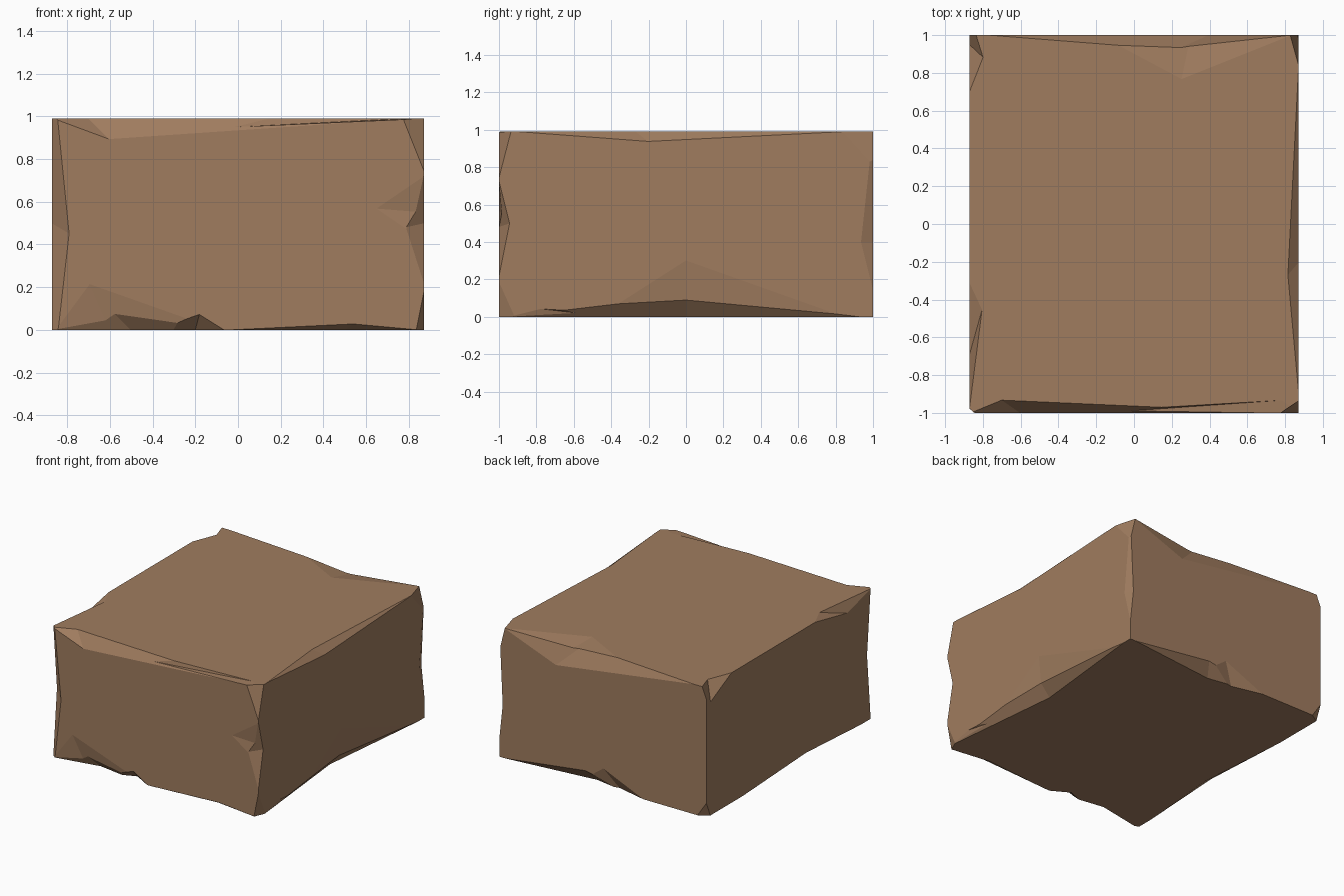
import bpy, bmesh
from mathutils import Vector

if "Cube" in bpy.data.objects:
    bpy.data.objects.remove(bpy.data.objects["Cube"])

HALF = Vector((0.872, 1.0, 0.495))
MID = Vector((0, 0, 0.495))

stone = bpy.data.materials.new("brown_stone")
stone.diffuse_color = (0.35, 0.202, 0.114, 1)
stone.use_nodes = True
stone.node_tree.nodes["Principled BSDF"].inputs["Base Color"].default_value = stone.diffuse_color


def add_object(name, bm):
    bmesh.ops.recalc_face_normals(bm, faces=bm.faces)
    me = bpy.data.meshes.new(name)
    bm.to_mesh(me)
    bm.free()
    me.materials.append(stone)
    ob = bpy.data.objects.new(name, me)
    bpy.context.collection.objects.link(ob)
    return ob


# Plain block
bm = bmesh.new()
bmesh.ops.create_cube(bm, size=2)
for v in bm.verts:
    v.co = Vector([v.co[i] * HALF[i] for i in range(3)]) + MID
block = add_object("stone_block", bm)


def chip(axis, sa, sb, t0, t1, p, q):
    """Knock a wedge off the edge along axis, from t0 to t1.
    p, q = (position, inset) of the deepest point on each adjoining face."""
    a, b = [i for i in range(3) if i != axis]

    def point(t, inset_a, inset_b):
        c = Vector((0, 0, 0))
        c[axis] = t - MID[axis]
        c[a] = sa * (HALF[a] - inset_a)
        c[b] = sb * (HALF[b] - inset_b)
        return c * 1.002 + MID

    pts = [point(t0, 0, 0), point(t1, 0, 0), point(p[0], 0, p[1]),
           point(q[0], q[1], 0), point((t0 + t1) / 2, -0.15, -0.15)]
    bm = bmesh.new()
    for c in pts:
        bm.verts.new(c)
    bmesh.ops.convex_hull(bm, input=bm.verts)
    cutter = add_object("chip_cutter", bm)
    cutter.hide_render = True
    mod = block.modifiers.new("chip", 'BOOLEAN')
    mod.operation = 'DIFFERENCE'
    mod.solver = 'EXACT'
    mod.object = cutter
    bpy.context.view_layer.objects.active = block
    bpy.ops.object.modifier_apply(modifier=mod.name)
    bpy.data.objects.remove(cutter)


# Front and back horizontal edges
chip(0, -1, -1, -0.87, -0.05, (-0.60, 0.10), (-0.5, 0.07))
chip(0, -1, -1, -0.40, -0.06, (-0.18, 0.075), (-0.2, 0.08))
chip(0, -1, -1, -0.87, -0.05, (-0.70, 0.23), (-0.6, 0.03))
chip(0, -1, -1, -0.08, 0.87, (0.54, 0.03), (0.5, 0.05))
chip(0, -1, 1, -0.87, 0.87, (-0.6, 0.10), (-0.7, 0.07))
chip(0, -1, 1, -0.40, 0.90, (-0.2, 0.05), (0.8, 0.07))
chip(0, 1, 1, -0.80, 0.85, (0.4, 0.17), (0.22, 0.08))
chip(0, 1, 1, -0.20, 0.85, (0.3, 0.04), (0.25, 0.24))
chip(0, 1, -1, -0.35, 0.85, (0.15, 0.09), (0.1, 0.08))
chip(0, 1, -1, -0.35, 0.20, (0.0, 0.15), (-0.1, 0.06))

# Left and right horizontal edges
chip(1, 1, 1, -0.93, 0.90, (-0.2, 0.055), (-0.27, 0.06))
chip(1, 1, -1, -0.97, 0.95, (0.0, 0.115), (0.0, 0.10))
chip(1, 1, -1, -0.97, 0.00, (-0.79, 0.045), (-0.4, 0.04))
chip(1, 1, -1, -0.50, 0.90, (0.0, 0.32), (0.0, 0.03))
chip(1, -1, 1, -1.00, -0.30, (-0.7, 0.08), (-0.45, 0.07))
chip(1, -1, 1, 0.69, 1.12, (0.95, 0.13), (0.88, 0.075))
chip(1, -1, -1, -0.90, 0.60, (-0.2, 0.04), (-0.2, 0.06))

# Vertical edges
chip(2, -1, -1, -0.30, 1.30, (0.5, 0.07), (0.45, 0.085))
chip(2, 1, -1, 0.73, 1.25, (1.0, 0.07), (0.98, 0.10))
chip(2, 1, -1, 0.20, 0.74, (0.5, 0.06), (0.48, 0.09))
chip(2, 1, -1, 0.40, 0.74, (0.55, 0.02), (0.57, 0.25))
chip(2, 1, -1, -0.15, 0.20, (0.0, 0.09), (0.0, 0.04))
chip(2, 1, 1, 0.12, 1.05, (0.4, 0.07), (0.4, 0.03))
chip(2, 1, 1, 0.80, 1.20, (1.0, 0.18), (1.0, 0.05))
chip(2, -1, 1, -0.20, 0.12, (0.0, 0.05), (0.0, 0.08))

# Single colour, flat facets
block.data.materials.clear()
block.data.materials.append(stone)
for f in block.data.polygons:
    f.material_index = 0
    f.use_smooth = False
